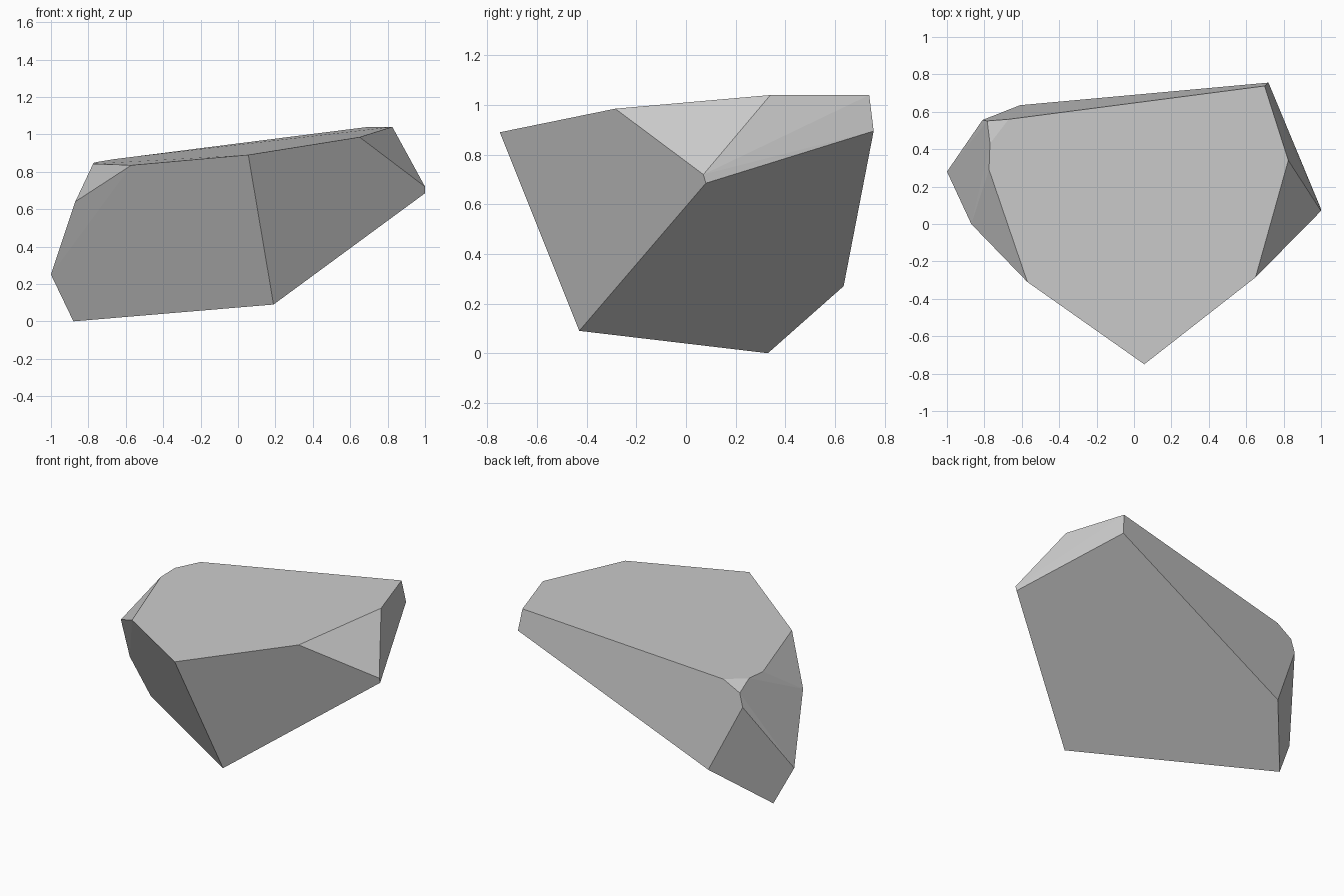
import bpy
import bmesh
import math

default_cube = bpy.data.objects.get("Cube")
if default_cube:
    bpy.data.objects.remove(default_cube, do_unlink=True)


def make_material(name, colour):
    material = bpy.data.materials.new(name)
    material.use_nodes = True
    material.diffuse_color = colour
    shader = material.node_tree.nodes["Principled BSDF"]
    shader.inputs["Base Color"].default_value = colour
    shader.inputs["Roughness"].default_value = 0.9
    return material


def make_hull(name, corners, material):
    """Wrap the corner points in a convex, flat-faceted solid."""
    bm = bmesh.new()
    for corner in corners:
        bm.verts.new(corner)
    bmesh.ops.convex_hull(bm, input=bm.verts[:])
    # Merge the triangles of each flat facet
    bmesh.ops.dissolve_limit(bm, angle_limit=math.radians(3),
                             verts=bm.verts[:], edges=bm.edges[:])
    bmesh.ops.recalc_face_normals(bm, faces=bm.faces[:])
    mesh = bpy.data.meshes.new(name)
    bm.to_mesh(mesh)
    bm.free()
    mesh.materials.append(material)
    rock = bpy.data.objects.new(name, mesh)
    bpy.context.collection.objects.link(rock)
    return rock


# Rim of the sloping top facet
top_rim = [
    (0.055, -0.75, 0.89), (0.65, -0.285, 0.985),
    (0.825, 0.34, 1.04), (0.698, 0.738, 1.04),
    (-0.67, 0.56, 0.866), (-0.77, 0.43, 0.849),
    (-0.775, 0.29, 0.842), (-0.57, -0.31, 0.835),
]
# Chipped corners around the sides
side_corners = [
    (1, 0.07, 0.72), (1, 0.08, 0.685), (0.719, 0.756, 0.895),
    (-0.785, 0.551, 0.80), (-0.81, 0.556, 0.712),
    (-0.87, 0, 0.64), (-1, 0.28, 0.25),
]
# Lowest corners of the slanted underside
base_corners = [(0.19, -0.43, 0.09), (-0.88, 0.33, 0), (-0.61, 0.635, 0.27)]

stone_grey = make_material("stone grey", (0.6, 0.6, 0.6, 1))
make_hull("rock", top_rim + side_corners + base_corners, stone_grey)
